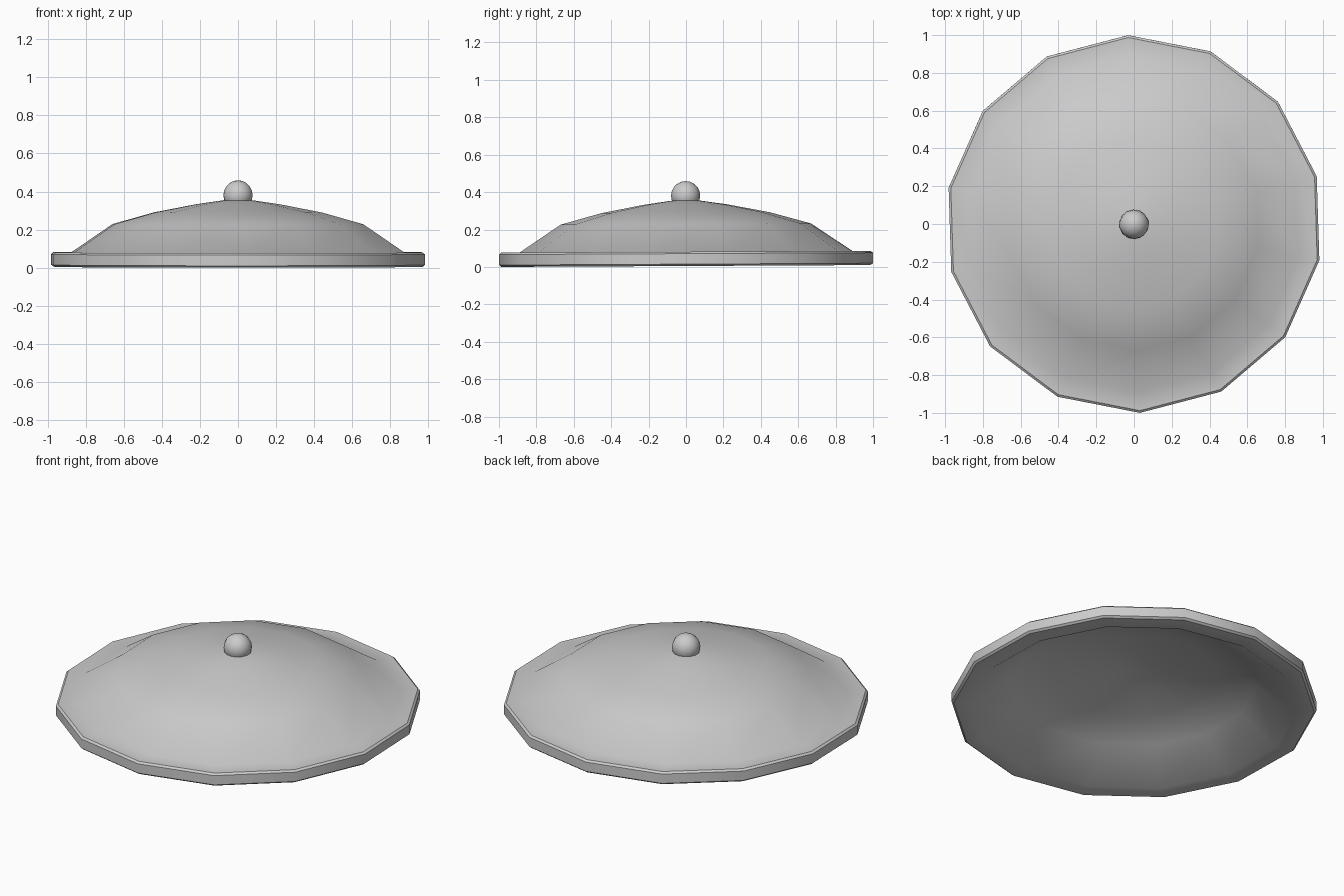
import bpy, bmesh, math

if "Cube" in bpy.data.objects:
    bpy.data.objects.remove(bpy.data.objects["Cube"])

SIDES = 14
START = math.radians(91.8)
TILT = 0.005  # the lid leans very slightly


def lathe(name, profile, sides=SIDES):
    """Revolve (radius, z) points around z; radius 0 becomes a pole."""
    bm = bmesh.new()
    rings = []
    for r, z in profile:
        if r == 0:
            rings.append([bm.verts.new((0, 0, z))] * sides)
        else:
            rings.append([bm.verts.new((r * math.cos(START + 2 * math.pi * i / sides),
                                        r * math.sin(START + 2 * math.pi * i / sides), z))
                          for i in range(sides)])
    for a, b in zip(rings, rings[1:]):
        for i in range(sides):
            j = (i + 1) % sides
            bm.faces.new(list(dict.fromkeys((a[i], a[j], b[j], b[i]))))
    bmesh.ops.recalc_face_normals(bm, faces=bm.faces)
    mesh = bpy.data.meshes.new(name)
    bm.to_mesh(mesh)
    bm.free()
    ob = bpy.data.objects.new(name, mesh)
    bpy.context.collection.objects.link(ob)
    ob.rotation_euler.x = TILT
    ob.location.z = 0.005
    bpy.ops.object.select_all(action='DESELECT')
    ob.select_set(True)
    bpy.context.view_layer.objects.active = ob
    bpy.ops.object.shade_smooth_by_angle(angle=math.radians(40))
    return ob


# Shallow dome profile, from its foot at the rim to the centre
DOME = [(0.89, 0.076), (0.67, 0.224), (0.45, 0.285),
        (0.225, 0.328), (0.08, 0.349), (0, 0.352)]
THICK = 0.076

# Thick shell: hollow underside, flat rim with softened corners, outer dome
underside = [(r, z - THICK) for r, z in reversed(DOME)]
rim = [(0.988, 0.0), (1.0, 0.01), (1.0, 0.066), (0.988, 0.076)]
lathe("lid", underside + rim + DOME)

# Round knob, sunk into the top of the dome
R = 0.078
lathe("knob", [(R * math.sin(math.pi * k / 10) if 0 < k < 10 else 0,
                0.376 - R * math.cos(math.pi * k / 10)) for k in range(11)])
